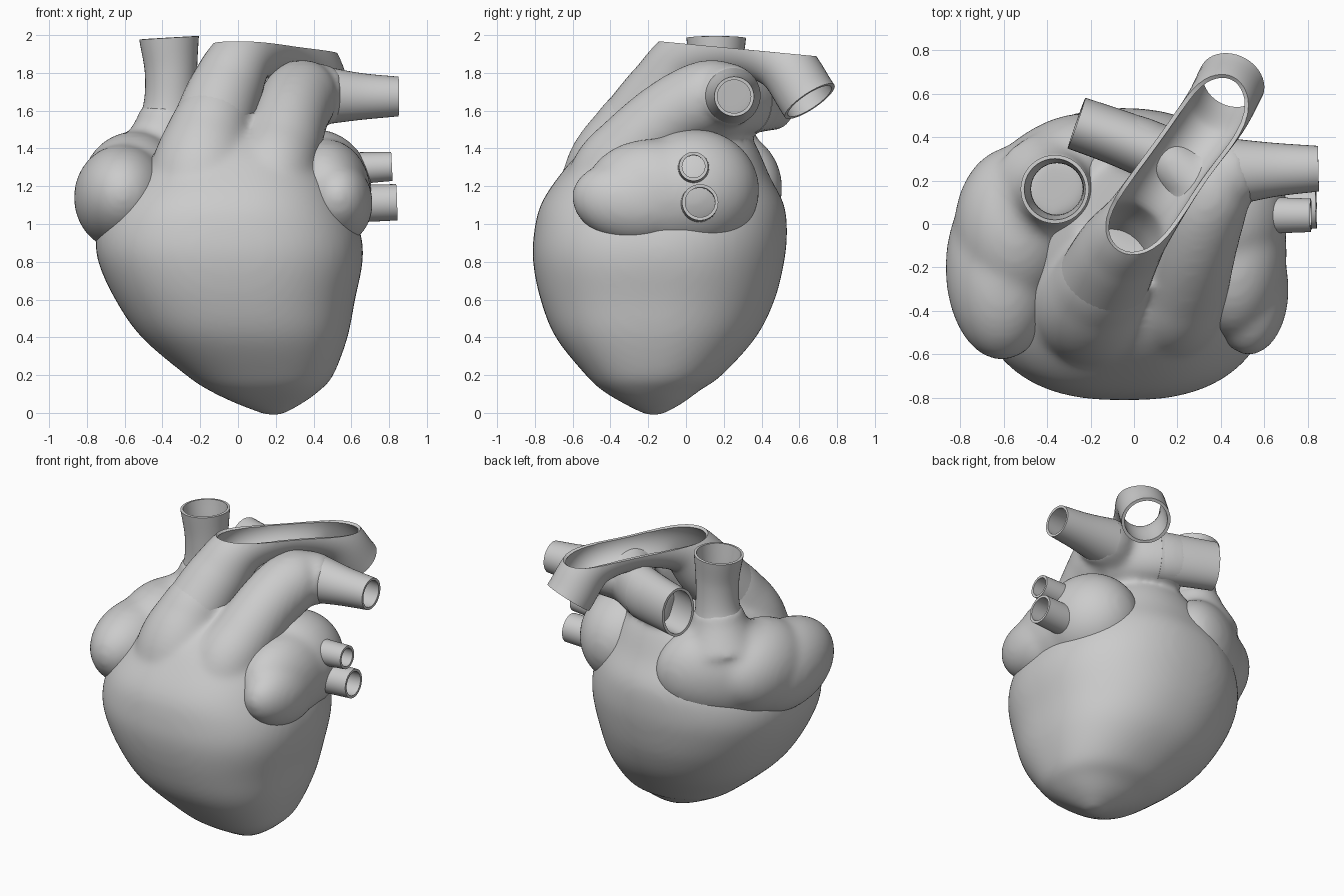
import bpy, bmesh, math
from mathutils import Vector, Matrix

if "Cube" in bpy.data.objects:
    bpy.data.objects.remove(bpy.data.objects["Cube"])

SEG = 40


def spline(keys, steps=8):
    """Catmull-Rom through keys of any length."""
    k = [Vector(p) for p in keys]
    k = [2 * k[0] - k[1]] + k + [2 * k[-1] - k[-2]]
    out = []
    for a, b, c, d in zip(k, k[1:], k[2:], k[3:]):
        for i in range(steps):
            t = i / steps
            out.append(0.5 * (2 * b + (c - a) * t + (2 * a - 5 * b + 4 * c - d) * t * t
                              + (3 * b - a - 3 * c + d) * t ** 3))
    return out + [k[-2]]


def skin(bm, rings, cap):
    vs = [[bm.verts.new(p) for p in r] for r in rings]
    n = len(rings[0])
    for a, b in zip(vs, vs[1:]):
        for j in range(n):
            bm.faces.new((a[j], a[(j + 1) % n], b[(j + 1) % n], b[j]))
    if cap:
        bm.faces.new(vs[0][::-1])
        bm.faces.new(vs[-1])


def tube(bm, keys, cap=False, tall=1):
    """Sweep (x, y, z, radius) keys; tall stretches the section upwards."""
    pts = spline(keys)
    pos = [p.xyz for p in pts]
    u, rings = None, []
    for i, p in enumerate(pos):
        t = (pos[min(i + 1, len(pos) - 1)] - pos[max(i - 1, 0)]).normalized()
        u = t.orthogonal() if u is None else u - t * u.dot(t)
        u.normalize()
        v = t.cross(u)
        ring = []
        for j in range(SEG):
            a = math.tau * j / SEG
            off = pts[i].w * (u * math.cos(a) + v * math.sin(a))
            off.z *= tall
            ring.append(p + off)
        rings.append(ring)
    skin(bm, rings, cap)


def ellipsoid(bm, centre, radii, tilt=0, turn=0):
    m = (Matrix.Translation(centre) @ Matrix.Rotation(math.radians(turn), 4, 'Z')
         @ Matrix.Rotation(math.radians(tilt), 4, 'X') @ Matrix.Diagonal((*radii, 1)))
    bmesh.ops.create_uvsphere(bm, u_segments=40, v_segments=24, radius=1, matrix=m)


def finish(name, bm, fuse=0, wall=0):
    me = bpy.data.meshes.new(name)
    bm.to_mesh(me)
    bm.free()
    ob = bpy.data.objects.new(name, me)
    bpy.context.collection.objects.link(ob)
    if fuse:
        r = ob.modifiers.new("fuse", 'REMESH')
        r.mode, r.voxel_size = 'VOXEL', 0.02
        s = ob.modifiers.new("blend", 'SMOOTH')
        s.factor, s.iterations = 0.5, fuse
    if wall:
        s = ob.modifiers.new("wall", 'SOLIDIFY')
        s.thickness, s.offset = wall, -1
    bpy.ops.object.select_all(action='DESELECT')
    ob.select_set(True)
    bpy.context.view_layer.objects.active = ob
    bpy.ops.object.convert(target='MESH')
    bpy.ops.object.shade_smooth_by_angle(angle=math.radians(50))
    return ob


# Shared vessel paths (x, y, z, radius)
aorta = [(-.15, -.275, 1.48, .215), (-.07, -.12, 1.7, .195),
         (.03, .02, 1.88, .165), (.2, .27, 1.93, .15), (.37, .505, 1.86, .155),
         (.45, .655, 1.65, .157)]
aorta_root = [(-.2, -.4, .9, .28), (-.19, -.37, 1.25, .28), (-.15, -.275, 1.48, .225),
              (-.1, -.19, 1.6, .195)]
trunk = [(.15, -.4, .9, .25), (.18, -.4, 1.22, .23), (.23, -.27, 1.4, .21),
         (.28, -.08, 1.57, .2), (.33, .1, 1.665, .2), (.4, .21, 1.68, .178), (.52, .25, 1.68, .15)]
left_branch = [(.45, .24, 1.68, .155), (.65, .25, 1.675, .124), (.85, .255, 1.675, .105)]
right_branch = [(.34, .14, 1.66, .16), (.1, .33, 1.655, .135), (-.08, .4, 1.66, .128),
                (-.265, .465, 1.665, .124)]

# Ventricles with the roots of the great arteries melted in
bm = bmesh.new()
profile = [(-.012, .19, -.17, .04, .04), (.05, .165, -.175, .175, .155),
           (.12, .14, -.185, .295, .26), (.2, .115, -.17, .39, .36),
           (.4, .035, -.16, .545, .53), (.6, -.015, -.15, .635, .62),
           (.8, -.04, -.145, .7, .665), (.95, -.05, -.135, .7, .67),
           (1.1, -.05, -.125, .64, .645), (1.25, -.03, -.115, .54, .56),
           (1.4, -.01, -.08, .42, .46), (1.52, 0, -.02, .27, .33)]
rings = []
for z, cx, cy, rx, ry in spline(profile, 5):
    ring = []
    for j in range(64):
        c, s = math.cos(math.tau * j / 64), math.sin(math.tau * j / 64)
        e = .8 if s < 0 else .92          # the front is flatter than the back
        ring.append((cx + rx * math.copysign(abs(c) ** e, c),
                     cy + ry * math.copysign(abs(s) ** e, s), z))
    rings.append(ring)
skin(bm, rings, True)
tube(bm, aorta_root, True)
tube(bm, trunk, True)
tube(bm, right_branch[:3], True, 1.33)
finish("ventricles", bm, fuse=18)

# Aortic arch, sliced open along its top
bm = bmesh.new()
tube(bm, aorta)
bmesh.ops.bisect_plane(bm, geom=bm.verts[:] + bm.edges[:] + bm.faces[:],
                       plane_co=(0, -.17, 1.97), plane_no=(0, .095, 1), clear_outer=True)
finish("aortic_arch", bm, wall=.02)

# Open vessel ends
vessels = {
    "left_pulmonary_artery": (left_branch, 1),
    "right_pulmonary_artery": (right_branch[1:], 1.33),
    "upper_pulmonary_vein": ([(.5, .04, 1.29, .095), (.62, .04, 1.295, .085), (.815, .04, 1.305, .077)], 1),
    "lower_pulmonary_vein": ([(.5, .06, 1.12, .115), (.65, .07, 1.11, .1), (.84, .075, 1.115, .096)], 1),
    "vena_cava": ([(-.38, .17, 1.46, .18), (-.36, .165, 1.62, .142), (-.355, .16, 1.8, .138),
                   (-.365, .16, 1.985, .158)], 1),
}
for name, (keys, tall) in vessels.items():
    bm = bmesh.new()
    tube(bm, keys, tall=tall)
    finish(name, bm, wall=.017)

# Right atrium with the flared foot of the vena cava
bm = bmesh.new()
ellipsoid(bm, (-.61, -.2, 1.14), (.26, .43, .28), -6)
ellipsoid(bm, (-.55, -.02, 1.19), (.28, .38, .3))
ellipsoid(bm, (-.41, .15, 1.19), (.45, .27, .34), turn=42)
tube(bm, [(-.39, .17, 1.35, .26), (-.37, .165, 1.52, .18), (-.36, .165, 1.62, .15)], True)
finish("right_atrium", bm, fuse=22)

# Left atrium and its front lobe
bm = bmesh.new()
ellipsoid(bm, (.4, .04, 1.18), (.31, .35, .325))
ellipsoid(bm, (.46, -.13, 1.16), (.245, .4, .29), -8)
ellipsoid(bm, (.53, -.3, 1.11), (.185, .31, .215), -12)
finish("left_atrium", bm, fuse=22)
